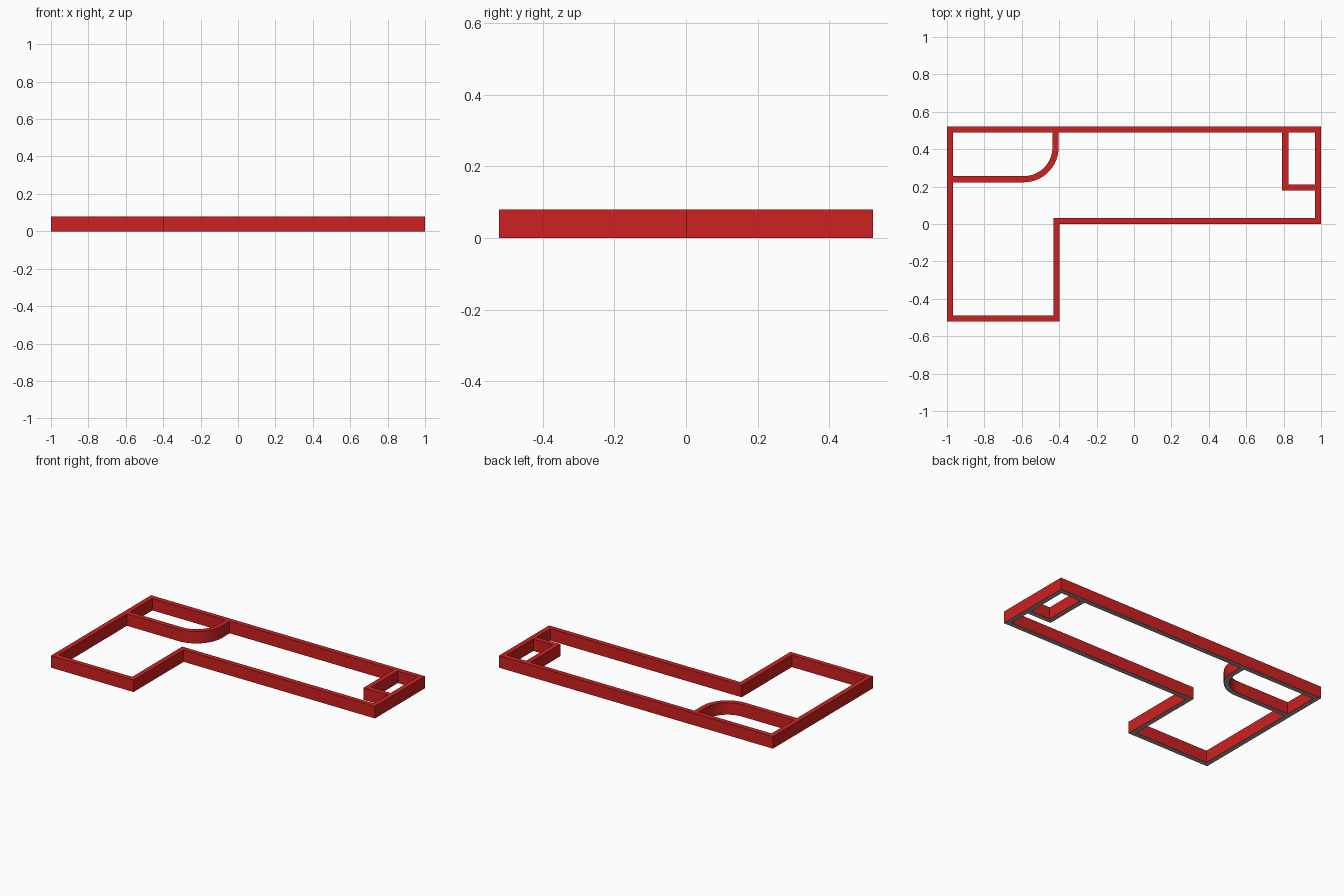
import bpy, bmesh, math

if "Cube" in bpy.data.objects:
    bpy.data.objects.remove(bpy.data.objects["Cube"])

T = 0.033      # wall thickness
H = 0.079      # wall height
X, Y = 1.0, 0.522
NOTCH = -0.397  # x of the inside corner of the L

red = bpy.data.materials.new("red_wall")
red.diffuse_color = (0.62, 0.015, 0.015, 1)
red.use_nodes = True
red.node_tree.nodes["Principled BSDF"].inputs["Base Color"].default_value = red.diffuse_color
grey = bpy.data.materials.new("grey_underside")
grey.diffuse_color = (0.35, 0.35, 0.35, 1)
grey.use_nodes = True
grey.node_tree.nodes["Principled BSDF"].inputs["Base Color"].default_value = grey.diffuse_color


def wall(name, side_a, side_b, closed=False):
    """Upright wall between two matching plan outlines."""
    bm = bmesh.new()
    rings = [[bm.verts.new(p) for p in ((*a, 0), (*b, 0), (*b, H), (*a, H))]
             for a, b in zip(side_a, side_b)]
    n = len(rings)
    for i in range(n if closed else n - 1):
        r, s = rings[i], rings[(i + 1) % n]
        for k in range(4):
            m = (k + 1) % 4
            f = bm.faces.new((r[k], r[m], s[m], s[k]))
            f.material_index = 1 if k == 0 else 0
    if not closed:
        bm.faces.new(rings[0])
        bm.faces.new(rings[-1])
    bmesh.ops.recalc_face_normals(bm, faces=bm.faces)
    me = bpy.data.meshes.new(name)
    bm.to_mesh(me)
    bm.free()
    me.materials.append(red)
    me.materials.append(grey)
    ob = bpy.data.objects.new(name, me)
    bpy.context.collection.objects.link(ob)
    return ob


# L-shaped outer wall
wall("outer_wall",
     [(-X, -Y), (NOTCH, -Y), (NOTCH, 0), (X, 0), (X, Y), (-X, Y)],
     [(-X + T, -Y + T), (NOTCH - T, -Y + T), (NOTCH - T, T),
      (X - T, T), (X - T, Y - T), (-X + T, Y - T)], closed=True)

# Left partition with a rounded corner
cx, cy, R = -0.59, 0.41, 0.187


def rounded(r):
    arc = [(cx + r * math.cos(a), cy + r * math.sin(a))
           for a in (math.radians(-90 + 90 * i / 16) for i in range(17))]
    return [(-X + T, cy - r)] + arc + [(cx + r, Y - T)]


curved = wall("curved_partition", rounded(R), rounded(R - T))
bpy.context.view_layer.objects.active = curved
curved.select_set(True)
bpy.ops.object.shade_smooth_by_angle(angle=math.radians(30))

# Small square-cornered partition at the right end
px, py = 0.792, 0.178
wall("corner_partition",
     [(px, Y - T), (px, py), (X - T, py)],
     [(px + T, Y - T), (px + T, py + T), (X - T, py + T)])
